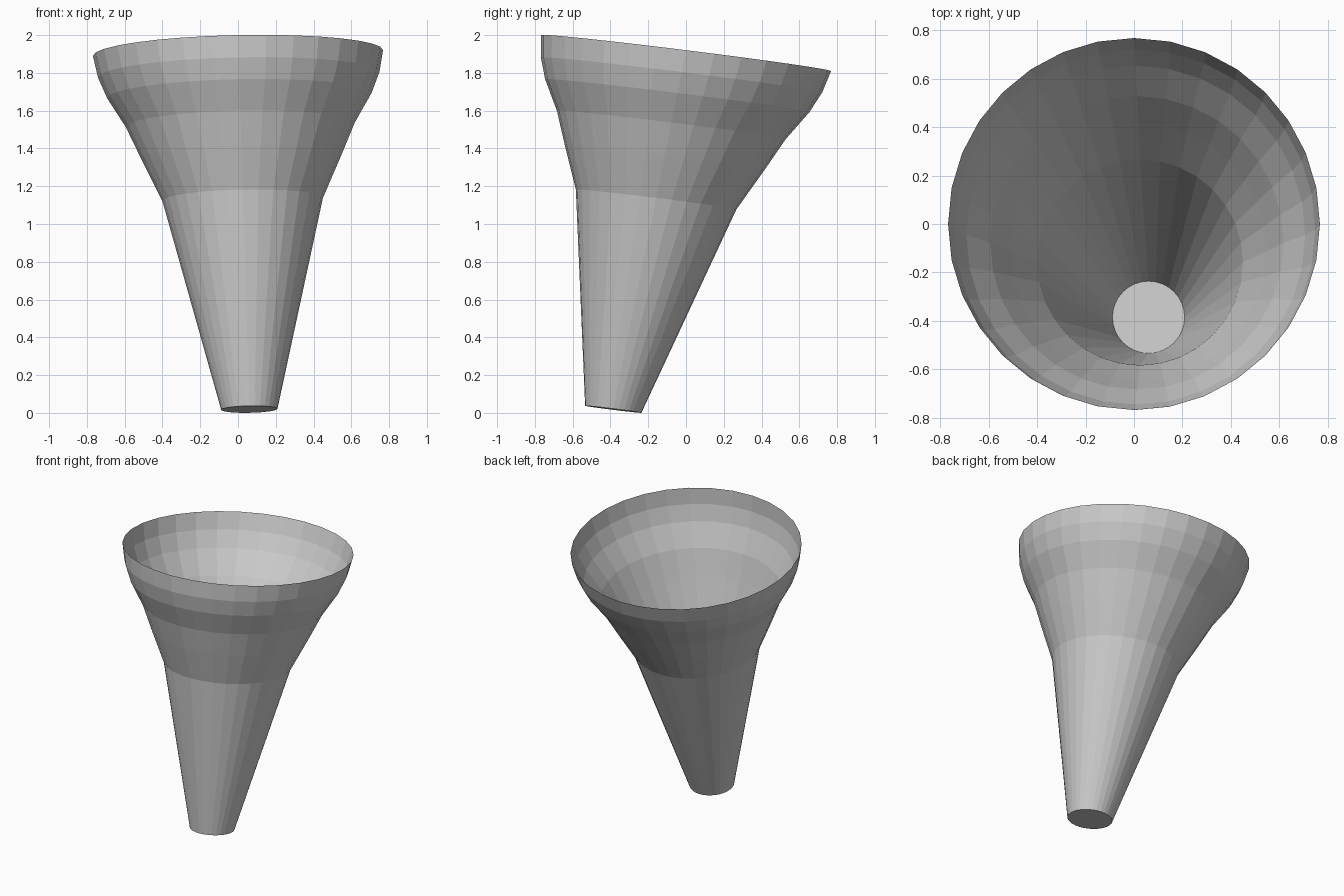
import bpy, bmesh
from math import sin, cos, tau

if "Cube" in bpy.data.objects:
    bpy.data.objects.remove(bpy.data.objects["Cube"])

SIDES = 32
BASE = (0.06, -0.385, 0.019)   # centre of the small closed end
RIM_Z = 1.905                  # height of the rim centre, above the origin
SLOPE_X, SLOPE_Y = 0.02, -0.124  # tilt shared by all rings

# Profile: centre height and radius of each ring
PROFILE = [(0.019, 0.149), (1.13, 0.425), (1.355, 0.53), (1.525, 0.606),
           (1.68, 0.70), (1.79, 0.745), (RIM_Z, 0.768)]


def add_ring(bm, z, r):
    """Tilted ring whose centre lies on the leaning axis."""
    t = (z - BASE[2]) / (RIM_Z - BASE[2])
    cx, cy = BASE[0] * (1 - t), BASE[1] * (1 - t)
    ring = []
    for i in range(SIDES):
        dx, dy = r * cos(tau * i / SIDES), r * sin(tau * i / SIDES)
        ring.append(bm.verts.new((cx + dx, cy + dy, z + SLOPE_X * dx + SLOPE_Y * dy)))
    return ring


bm = bmesh.new()
rings = [add_ring(bm, z, r) for z, r in PROFILE]

# Flared thin wall, open at the top
for low, high in zip(rings, rings[1:]):
    for i in range(SIDES):
        j = (i + 1) % SIDES
        bm.faces.new((low[i], low[j], high[j], high[i]))

# Closed small end
bm.faces.new(rings[0][::-1])

mesh = bpy.data.meshes.new("leaning_funnel")
bm.to_mesh(mesh)
bm.free()
funnel = bpy.data.objects.new("leaning_funnel", mesh)
bpy.context.collection.objects.link(funnel)
